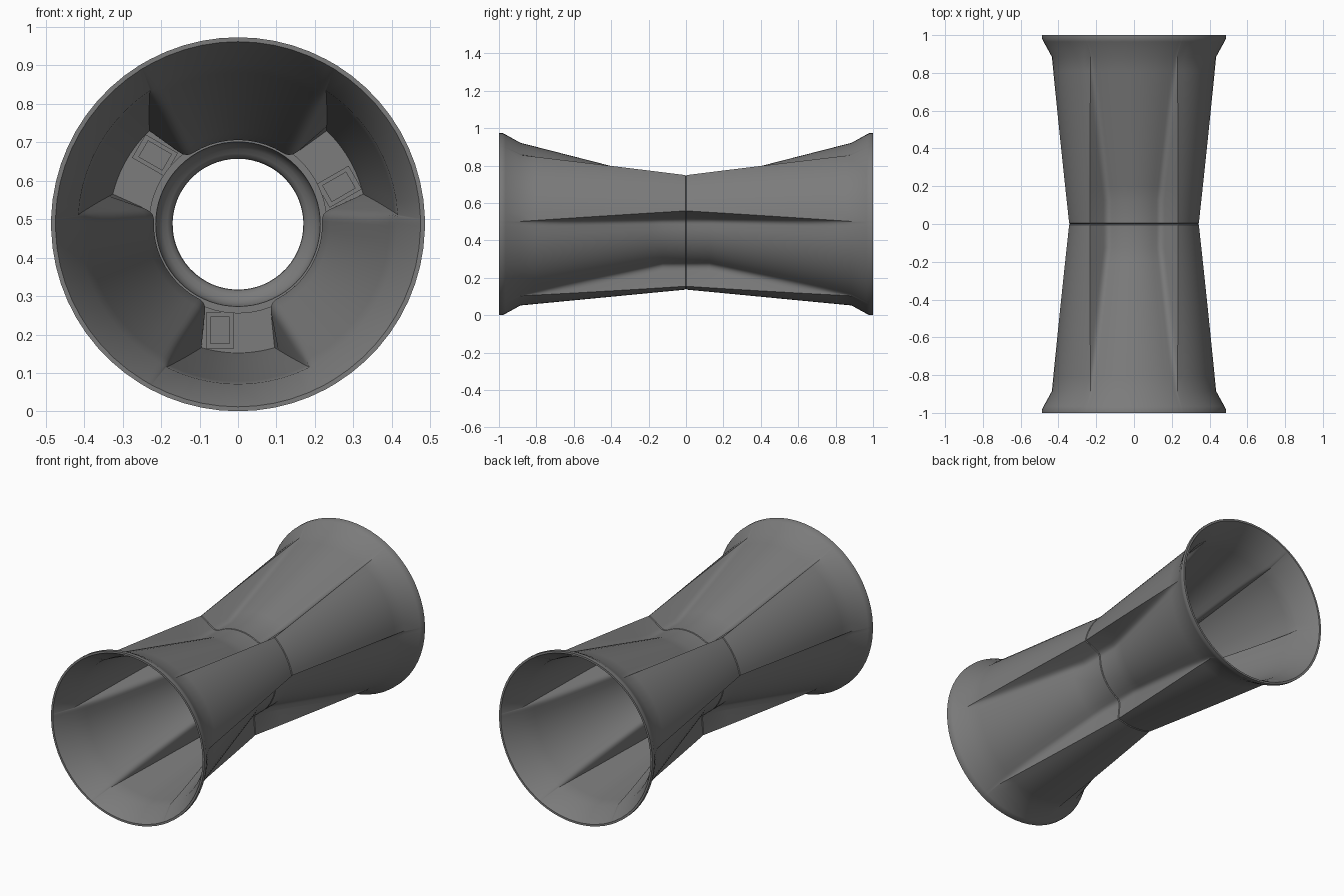
import bpy, bmesh, math
from mathutils import Matrix, Vector

if "Cube" in bpy.data.objects:
    bpy.data.objects.remove(bpy.data.objects["Cube"])

CZ = 0.487                      # height of the tube axis
LOBES = [math.radians(a) for a in (-90, 30, 150)]

grey = bpy.data.materials.new("dark_grey")
grey.use_nodes = True
COL = (0.2, 0.2, 0.2, 1)
grey.diffuse_color = COL
grey.node_tree.nodes["Principled BSDF"].inputs["Base Color"].default_value = COL


def lerp(a, b, t):
    return a + (b - a) * t


def section(R, V, w, wf, fillet=0.03):
    """Polar outline: three lobes of radius R with filleted valleys of radius V."""
    half = []
    ea = math.asin(w / R)
    half += [(ea * i / 5, R) for i in range(6)]
    E = Vector((w, math.sqrt(R * R - w * w)))
    fa = math.asin(wf / V)
    F = Vector((wf, math.sqrt(V * V - wf * wf)))
    P0 = F + (E - F) * min(0.6, fillet / max((E - F).length, 1e-4))
    pa = fa + fillet / V * 0.8
    P2 = Vector((V * math.sin(pa), V * math.cos(pa)))
    for i in range(6):
        t = i / 5
        p = P0 * (1 - t) ** 2 + F * 2 * t * (1 - t) + P2 * t * t
        half.append((math.atan2(p.x, p.y), p.length))
    end = math.pi / 3
    half += [(lerp(pa, end, i / 5), V) for i in range(1, 6)]
    lobe = [(-a, r) for a, r in half[:0:-1]] + half[:-1]
    return [(phi + a, r) for phi in LOBES for a, r in lobe]


def body(s, t=0.0, shrink=0.0):
    """Section at distance s from the middle, inset by t."""
    k = s / 0.885
    v = max(0, (s - 0.125) / 0.76)
    return section(lerp(0.35, 0.435, k) - t, lerp(0.24, 0.4345, v) - t - shrink,
                   lerp(0.11, 0.205, k) - t, lerp(0.10, 0.21, v) - t)


def circle(r):
    return section(r, r - 0.0003, 0.205 * r / 0.435, 0.21 * r / 0.435)


def finish(name, bm, angle=30):
    bmesh.ops.recalc_face_normals(bm, faces=bm.faces)
    me = bpy.data.meshes.new(name)
    bm.to_mesh(me)
    bm.free()
    me.materials.append(grey)
    ob = bpy.data.objects.new(name, me)
    bpy.context.collection.objects.link(ob)
    bpy.ops.object.select_all(action='DESELECT')
    ob.select_set(True)
    bpy.context.view_layer.objects.active = ob
    bpy.ops.object.shade_smooth_by_angle(angle=math.radians(angle))
    return ob


def loft(name, rings, turn):
    """Join (s, outline) rings into one closed skin running along the axis."""
    bm = bmesh.new()
    loops = [[bm.verts.new((r * math.cos(a), -s, r * math.sin(a) + CZ)) for a, r in ring]
             for s, ring in rings]
    n = len(loops[0])
    for i, lo in enumerate(loops):
        hi = loops[(i + 1) % len(loops)]
        for j in range(n):
            k = (j + 1) % n
            bm.faces.new((lo[j], lo[k], hi[k], hi[j]))
    bm.transform(turn)
    return finish(name, bm)


STEPS = [0.125 + 0.76 * i / 10 for i in range(11)]

for side, turn in (("front", Matrix()), ("back", Matrix.Rotation(math.pi, 4, 'Z'))):
    # Flared three-lobed cup with a floor pierced by a round hole
    rings = [(0.0005, body(0, 0.004)), (0.004, body(0.004))]
    rings += [(s, body(s)) for s in STEPS]
    rings += [(0.965, circle(0.479)), (0.98, circle(0.4865)), (1.0, circle(0.4865)),
              (1.0, circle(0.475))]
    rings += [(s, body(s, 0.019, 0.002)) for s in reversed(STEPS)]
    floor = body(0.02, 0.017, 0.004)
    rings.append((0.02, floor))
    rings += [(s, [(a, 0.17) for a, r in floor]) for s in (0.02, 0.0005)]
    loft(side + "_cup", rings, turn)

    # Rounded collar around the hole
    profile = [(0.172, 0.001), (0.171, 0.02), (0.175, 0.03), (0.184, 0.038), (0.196, 0.047),
               (0.206, 0.06), (0.212, 0.078), (0.214, 0.105), (0.232, 0.105), (0.232, 0.001)]
    angles = [math.tau * i / 72 for i in range(72)]
    loft(side + "_collar", [(s, [(a, r) for a in angles]) for r, s in profile], turn)

    # Interlocking tab on one half of each lobe floor
    bm = bmesh.new()
    for phi in LOBES:
        place = (Matrix.Translation((0, 0, CZ)) @ Matrix.Rotation(-phi - math.pi / 2, 4, 'Y'))
        for x0, x1, r0, r1, s in ((-0.082, -0.012, 0.228, 0.325, 0.04),
                                  (-0.072, -0.022, 0.24, 0.312, 0.046)):
            box = (Matrix.Translation(((x0 + x1) / 2, -(s + 0.01) / 2, -(r0 + r1) / 2))
                   @ Matrix.Diagonal((x1 - x0, s - 0.01, r1 - r0, 1)))
            bmesh.ops.create_cube(bm, size=1, matrix=place @ box)
    bm.transform(turn)
    finish(side + "_tabs", bm)
